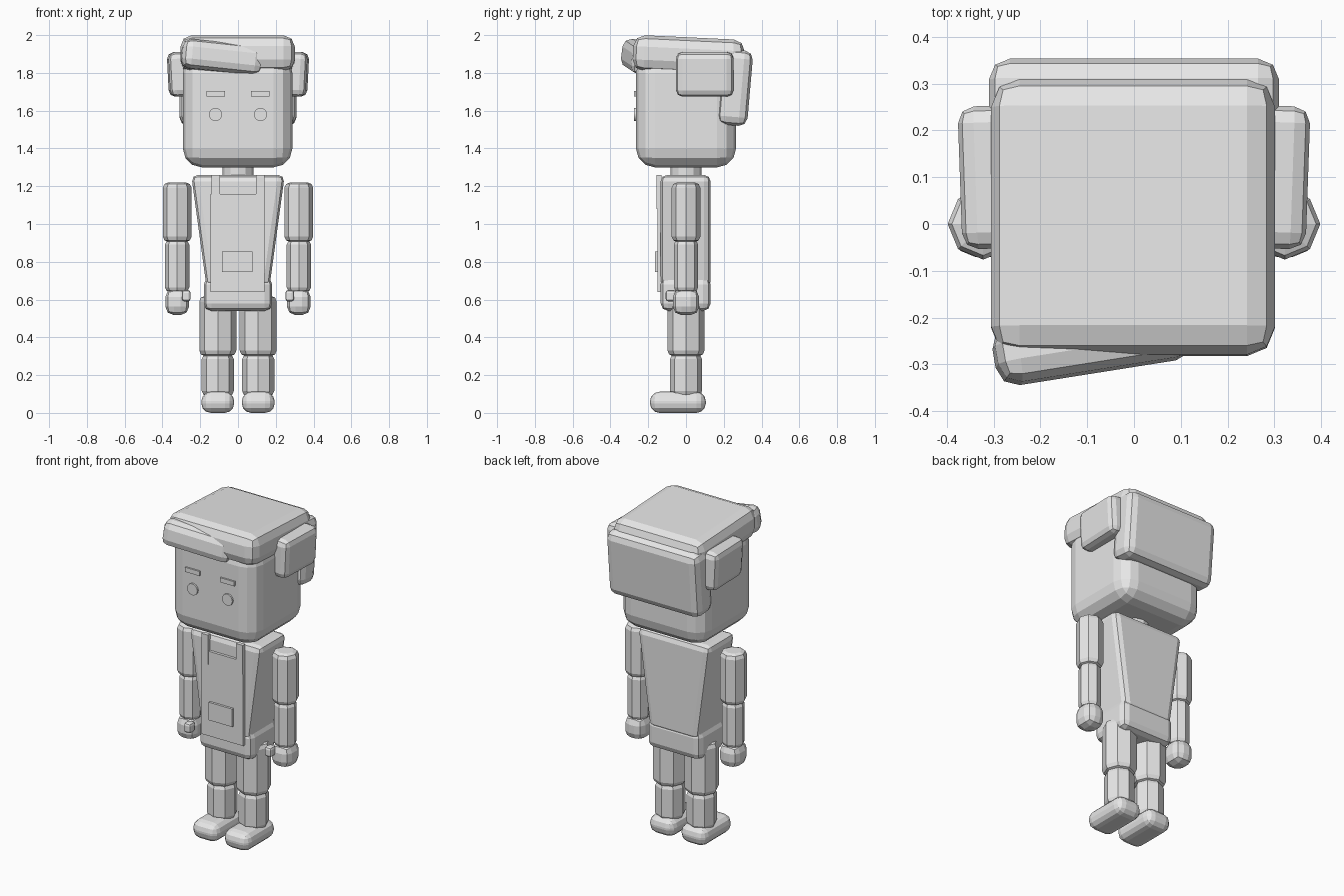
import bpy
import bmesh
from math import radians
from mathutils import Matrix

default = bpy.data.objects.get("Cube")
if default:
    bpy.data.objects.remove(default, do_unlink=True)

grey = bpy.data.materials.new("light grey")
grey.use_nodes = True
grey.diffuse_color = (0.8, 0.8, 0.8, 1)
grey.node_tree.nodes["Principled BSDF"].inputs["Base Color"].default_value = grey.diffuse_color


def finish(name, bm, loc, rot=(0, 0, 0), bevel=0, segments=2):
    """Turn a bmesh into a flat-shaded object with rounded sharp edges."""
    mesh = bpy.data.meshes.new(name)
    bm.to_mesh(mesh)
    bm.free()
    mesh.materials.append(grey)
    obj = bpy.data.objects.new(name, mesh)
    bpy.context.collection.objects.link(obj)
    obj.location = loc
    obj.rotation_euler = [radians(a) for a in rot]
    if bevel:
        mod = obj.modifiers.new("rounded edges", 'BEVEL')
        mod.width, mod.segments = bevel, segments
        mod.limit_method, mod.angle_limit = 'ANGLE', radians(57)
    return obj


def box(name, loc, size, bevel=0, segments=2, rot=(0, 0, 0), taper=1):
    """Box; taper scales the width of its lower end."""
    bm = bmesh.new()
    bmesh.ops.create_cube(bm, size=1)
    bmesh.ops.scale(bm, vec=size, verts=bm.verts)
    for v in bm.verts:
        if v.co.z < 0:
            v.co.x *= taper
    return finish(name, bm, loc, rot, bevel, segments)


def prism(name, x, y, bottom, top, radius, sides=8, bevel=0, rot=(0, 0, 0)):
    """Upright prism with a corner pointing sideways."""
    bm = bmesh.new()
    bmesh.ops.create_cone(bm, cap_ends=True, segments=sides, radius1=radius,
                          radius2=radius, depth=top - bottom)
    return finish(name, bm, (x, y, (bottom + top) / 2), rot, bevel)


# Head and neck
box("head", (-0.002, 0, 1.6), (0.58, 0.53, 0.6), 0.1, 3)
prism("neck", 0, 0, 1.2, 1.34, 0.082, 12)

# Hair: cap, swept fringe, back panel
box("hair_cap", (-0.002, 0.014, 1.893), (0.606, 0.59, 0.19), 0.06, rot=(-2.7, 0, 0))
box("hair_fringe", (-0.085, -0.25, 1.883), (0.43, 0.13, 0.155), 0.045, rot=(-6, 6, 9))
box("hair_back", (0, 0.26, 1.722), (0.62, 0.16, 0.4), 0.045, rot=(-5, 0, 0))

# Torso, hips and apron
box("torso", (0, -0.002, 0.96), (0.495, 0.265, 0.6), 0.035, taper=0.67)
box("hips", (0, -0.002, 0.63), (0.362, 0.265, 0.18), 0.04)
box("apron", (-0.002, -0.14, 0.9), (0.286, 0.022, 0.52))
box("apron_pocket", (-0.004, -0.157, 0.8), (0.16, 0.016, 0.11))

# Paired parts
for side, s in (("left", 1), ("right", -1)):
    # Face details
    box(side + "_brow", (s * 0.118, -0.265, 1.69), (0.098, 0.02, 0.028))
    prism(side + "_eye", s * 0.119, -0.265, 1.57, 1.59, 0.035, 20,
          rot=(90, 0, 0))

    # Side hair
    box(side + "_side_hair", (s * 0.305, 0.1, 1.793), (0.125, 0.305, 0.236),
        0.035, rot=(0, s * 3, s * -2))

    # Apron strap
    box(side + "_strap", (s * 0.118, -0.143, 1.17), (0.045, 0.024, 0.18))

    # Arm, hand and thumb
    prism(side + "_upper_arm", s * 0.322, 0, 0.905, 1.22, 0.076, bevel=0.028)
    prism(side + "_forearm", s * 0.322, 0, 0.64, 0.915, 0.064, bevel=0.024)
    box(side + "_hand", (s * 0.322, 0, 0.588), (0.126, 0.14, 0.14), 0.045)
    box(side + "_thumb", (s * 0.274, -0.08, 0.62), (0.046, 0.055, 0.06), 0.014)

    # Leg and foot
    prism(side + "_thigh", s * 0.107, 0, 0.3, 0.62, 0.098, bevel=0.03)
    prism(side + "_shin", s * 0.107, 0, 0.09, 0.31, 0.085, bevel=0.026)
    box(side + "_foot", (s * 0.107, -0.043, 0.056), (0.174, 0.296, 0.112), 0.05, 3)
